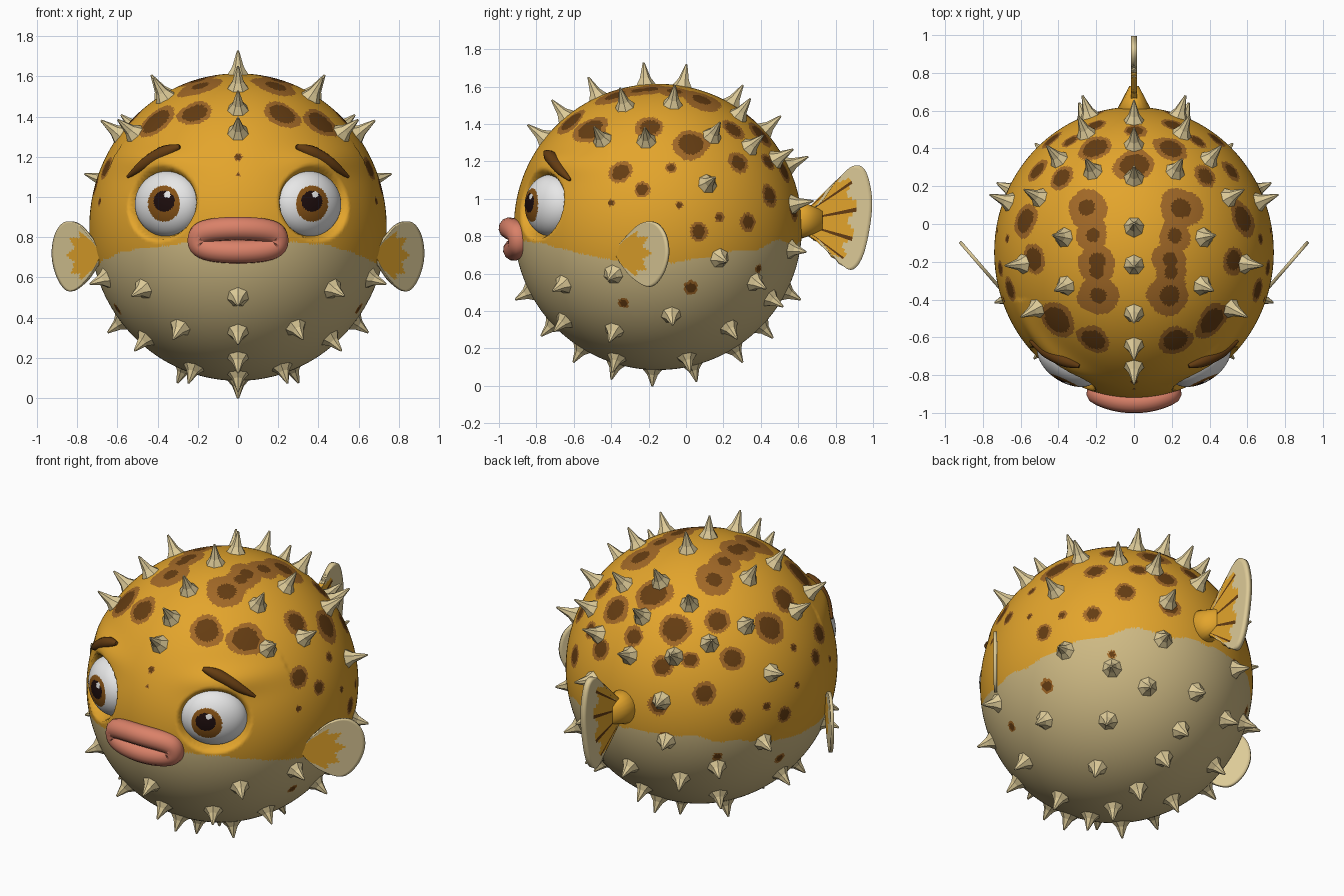
import bpy, bmesh, math
from mathutils import Vector, Matrix, noise, kdtree

if "Cube" in bpy.data.objects:
    bpy.data.objects.remove(bpy.data.objects["Cube"])

CENTER = Vector((0, -.15, .85))
RADII = Vector((.74, .77, .765))
EYE = Vector((.345, -.72, .965))
EYE_SIZE = Vector((.185, .165, .12))     # across, up, outward
EYE_TURN = math.radians(33)


def material(name, color):
    m = bpy.data.materials.new(name)
    m.use_nodes = True
    rgba = (*color, 1)
    m.diffuse_color = rgba
    m.node_tree.nodes["Principled BSDF"].inputs["Base Color"].default_value = rgba
    return m


ORANGE = material("orange skin", (.77, .375, .025))
BELLY = material("tan belly", (.62, .49, .23))
HALO = material("mid brown spot", (.36, .14, .02))
DARK = material("dark brown spot", (.13, .046, .006))
CREAM = material("cream spike", (.72, .59, .31))
PINK = material("pink lip", (.7, .22, .14))
WHITE = material("eye white", (.86, .86, .86))
IRIS = material("brown iris", (.24, .085, .008))
PUPIL = material("dark pupil", (.012, .004, .004))


def make_object(name, bm, mats, smooth=True):
    mesh = bpy.data.meshes.new(name)
    bm.to_mesh(mesh)
    bm.free()
    for m in mats:
        mesh.materials.append(m)
    for p in mesh.polygons:
        p.use_smooth = smooth
    ob = bpy.data.objects.new(name, mesh)
    bpy.context.collection.objects.link(ob)
    return ob


def direction(az, el):
    """Azimuth from the front towards +x, elevation upwards, in degrees."""
    a, e = math.radians(az), math.radians(el)
    return Vector((math.sin(a) * math.cos(e), -math.cos(a) * math.cos(e), math.sin(e)))


def on_body(d):
    k = Vector([d[i] / RADII[i] for i in range(3)]).length
    return CENTER + d / k


def both_sides(az):
    return (az,) if az in (0, 180) else (az, -az)


# Spots: azimuth, elevation, size in hundredths
SPOTS = [(73, 23, 7), (83, 16, 5), (86, 45, 8), (107, 37, 10), (130, 27, 7),
         (136, 43, 7), (49, 44, 10), (144, 13, 7), (163, 7, 6), (107, -2, 5),
         (116, 4, 3), (130, 2, 5), (105, -26, 4), (73, -33, 3), (138, -17, 3),
         (163, 23, 6), (96, 25, 3), (70, 10, 2), (99, 9, 2), (180, 53, 11),
         (160, 40, 9), (133, 63, 11), (112, 72, 9), (78, 75, 9), (40, 67, 11),
         (62, 73, 8), (25, 48, 9), (150, 27, 5), (180, 33, 6), (0, 27, 2),
         (0, 20, 1), (160, -8, 4)]
spots = [(direction(a, e), r / 100, .45 if e > 60 else .7)
         for a0, e, r in SPOTS for a in both_sides(a0)]
tree = kdtree.KDTree(len(spots))
for i, spot in enumerate(spots):
    tree.insert(spot[0], i)
tree.balance()

# Body: round, with soft eye sockets under a brow ridge
across = Vector((math.cos(EYE_TURN), math.sin(EYE_TURN), 0))
bm = bmesh.new()
bmesh.ops.create_icosphere(bm, subdivisions=7, radius=1)
for v in bm.verts:
    n = v.co.normalized()
    p = CENTER + Vector([n[i] * RADII[i] for i in range(3)])
    push = 0
    if p.y < -.4:
        q = Vector((abs(p.x), p.y, p.z)) - EYE
        gap = math.hypot(q.dot(across) / EYE_SIZE.x, q.z / EYE_SIZE.y)
        s = max(0, min(1, (1.12 - gap) / .25))
        ridge = math.hypot((abs(p.x) - .4) / .17, (p.z - 1.18) / .07)
        push = .03 * math.exp(-ridge ** 2) - .13 * s * s * (3 - 2 * s)
    v.co = p + n * push
for f in bm.faces:
    p = f.calc_center_median()
    n = (p - CENTER).normalized()
    wobble = noise.noise(p * 7)
    if p.z < .77 - .13 * (p.x / .74) ** 4 + .03 * wobble:
        f.material_index = 1
    for _, i, dist in tree.find_range(n, .2):
        size = spots[i][1] * (1 + .35 * wobble) / .76
        if dist < size * spots[i][2]:
            f.material_index = 3
        elif dist < size and f.material_index != 3:
            f.material_index = 2
make_object("body", bm, [ORANGE, BELLY, HALO, DARK])

# Spikes: flared, faceted cones standing on the skin
SPIKES = [(0, 85), (0, 65), (0, 50), (0, 38), (180, 80), (180, 59),
          (180, 42), (180, 25), (102, 60), (64, 58), (84, 38), (60, 38),
          (120, 40), (141, 34), (153, 51), (112, 18), (162, 9), (158, 28),
          (117, -13), (160, -9), (0, -27), (0, -43), (0, -58), (0, -73),
          (0, -88), (180, -76), (180, -58), (180, -44), (180, -27), (30, -41),
          (43, -24), (63, -47), (97, -39), (70, -20), (45, -66), (120, -66),
          (135, -45), (155, -30), (138, -23)]
bm = bmesh.new()
for az, el in SPIKES:
    for a in both_sides(az):
        p = on_body(direction(a, el))
        n = Vector([(p - CENTER)[i] / RADII[i] ** 2 for i in range(3)]).normalized()
        place = Matrix.Translation(p) @ n.to_track_quat('Z', 'Y').to_matrix().to_4x4()
        place = place @ Matrix.Diagonal((1, 1, .75 if el < 0 else 1, 1))
        for low, high, r1, r2 in ((-.02, .035, .066, .03), (.035, .118, .03, .005)):
            lift = Matrix.Translation((0, 0, (low + high) / 2))
            bmesh.ops.create_cone(bm, cap_ends=True, segments=7, radius1=r1,
                                  radius2=r2, depth=high - low, matrix=place @ lift)
make_object("spikes", bm, [CREAM], smooth=False)


def tube(name, points, radii, depth, mat, closed=False):
    curve = bpy.data.curves.new(name, 'CURVE')
    curve.dimensions = '3D'
    curve.bevel_depth = depth
    curve.bevel_resolution = 4
    curve.use_fill_caps = True
    s = curve.splines.new('NURBS')
    s.points.add(len(points) - 1)
    for q, p, r in zip(s.points, points, radii):
        q.co = (*p, 1)
        q.radius = r
    s.use_endpoint_u = not closed
    s.use_cyclic_u = closed
    s.order_u = 3
    s.resolution_u = 6
    curve.materials.append(mat)
    ob = bpy.data.objects.new(name, curve)
    bpy.context.collection.objects.link(ob)


# Lips: one closed loop, upper lip a little further forward
lips = []
for k in range(24):
    t = math.tau * k / 24
    x, s = .195 * math.cos(t), math.sin(t)
    z = .785 + .058 * math.copysign(abs(s) ** .6, s)
    lips.append((x, -.932 + x * x - .012 * s, z))
tube("lips", lips, [1] * 24, .059, PINK, closed=True)

# Eyes and brows
for side, label in ((1, "left"), (-1, "right")):
    where = Vector((EYE.x * side, EYE.y, EYE.z))
    place = (Matrix.Translation(where) @ Matrix.Rotation(EYE_TURN * side, 4, 'Z')
             @ Matrix.Rotation(math.pi / 2, 4, 'X') @ Matrix.Diagonal((*EYE_SIZE, 1)))
    bm = bmesh.new()
    bmesh.ops.create_uvsphere(bm, u_segments=96, v_segments=90, radius=1, matrix=place)
    for f in bm.faces:
        c = f.calc_center_median()
        x, z = c.x - .368 * side, c.z - .967
        if c.y > EYE.y + .05 or math.hypot(x - .016, z - .045) < .016:
            continue
        if math.hypot(x, z - .012) < .052:
            f.material_index = 2
        elif math.hypot(x / .08, z / .09) < 1:
            f.material_index = 1
    make_object(label + "_eye", bm, [WHITE, IRIS, PUPIL])

    brow = []
    for x, z in ((.29, 1.25), (.34, 1.235), (.42, 1.195), (.49, 1.145), (.55, 1.1)):
        inside = 1 - (x / RADII.x) ** 2 - ((z - CENTER.z) / RADII.z) ** 2
        brow.append((x * side, CENTER.y - RADII.y * math.sqrt(inside) - .02, z))
    tube(label + "_brow", brow, (.3, 1, 1, .8, .2), .034, DARK)


def smooth_outline(pts, steps=6):
    """Catmull-Rom through the points, open ended."""
    pts = [Vector(p) for p in pts]
    pts = [pts[0]] + pts + [pts[-1]]
    out = []
    for a, b, c, d in zip(pts, pts[1:], pts[2:], pts[3:]):
        for k in range(steps):
            t = k / steps
            out.append(.5 * (2 * b + (c - a) * t + (2 * a - 5 * b + 4 * c - d) * t * t
                             + (3 * b - a - 3 * c + d) * t ** 3))
    return out + [pts[-1]]


def fan(name, root, outline, to_3d, reach, rays, thickness):
    """Fin spreading from a root, orange inside and cream at the rim."""
    root, rows = Vector(root), 20
    bm = bmesh.new()
    grid = [[bm.verts.new(to_3d(root.lerp(p, (r + 1) / rows))) for p in outline]
            for r in range(rows)]
    hub = bm.verts.new(to_3d(root))
    for k in range(len(outline) - 1):
        bm.faces.new((hub, grid[0][k], grid[0][k + 1]))
        limit = reach + .06 * math.sin(k * .9)
        for r in range(rows - 1):
            f = bm.faces.new((grid[r][k], grid[r + 1][k],
                              grid[r + 1][k + 1], grid[r][k + 1]))
            t = (r + 1.5) / rows
            if t > limit:
                f.material_index = 1
            elif rays and k % 7 == 3 and t > .3:
                f.material_index = 2
    bmesh.ops.recalc_face_normals(bm, faces=bm.faces)
    ob = make_object(name, bm, [ORANGE, CREAM, DARK])
    solid = ob.modifiers.new("thickness", 'SOLIDIFY')
    solid.thickness = thickness
    solid.offset = 0


# Side fins
side_fin = smooth_outline([(0, .76), (.38, .86), (.7, .875), (.92, .81), (.98, .7),
                           (.85, .59), (.6, .53), (.25, .58), (0, .66)])
for side, label in ((1, "left"), (-1, "right")):
    fan(label + "_side_fin", (-.1, .71), side_fin,
        lambda p, s=side: (s * (.7 + .225 * p.x), -.35 + .26 * p.x, p.y),
        .62, False, .018)

# Tail fin and its stalk
tail = smooth_outline([(.58, .94), (.7, .96), (.8, 1.09), (.89, 1.175), (.96, 1.15),
                       (.995, 1), (.98, .83), (.94, .68), (.88, .62), (.8, .68),
                       (.7, .79), (.58, .83)])
fan("tail_fin", (.58, .88), tail, lambda p: (0, p.x, p.y), .76, True, .03)

bm = bmesh.new()
bmesh.ops.create_cone(bm, cap_ends=True, segments=20, radius1=.12, radius2=.025, depth=.18,
                      matrix=Matrix.Translation((0, .64, .885))
                      @ Matrix.Rotation(-math.pi / 2, 4, 'X'))
for v in bm.verts:
    if v.co.y > .7:
        v.co.z = .885 + (v.co.z - .885) * 2.4
make_object("tail_stalk", bm, [ORANGE])
